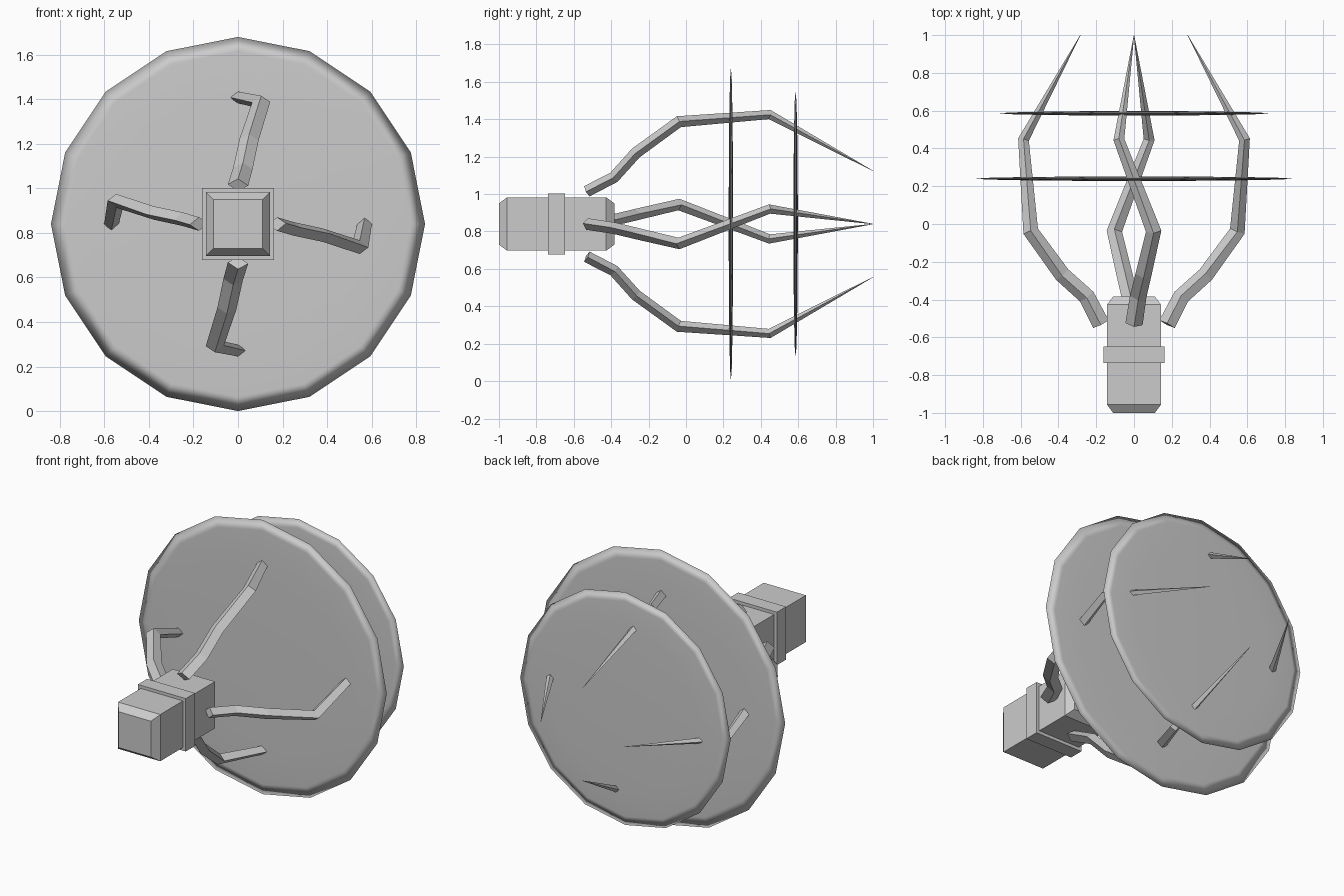
import bpy, bmesh, math
from mathutils import Vector, Matrix

if "Cube" in bpy.data.objects:
    bpy.data.objects.remove(bpy.data.objects["Cube"])

AXIS_Z = 0.84  # height of the long axis

gray = bpy.data.materials.new("plain gray")
gray.diffuse_color = (0.6, 0.6, 0.6, 1)
gray.use_nodes = True
gray.node_tree.nodes["Principled BSDF"].inputs["Base Color"].default_value = gray.diffuse_color


def finish(name, bm):
    bmesh.ops.recalc_face_normals(bm, faces=bm.faces)
    mesh = bpy.data.meshes.new(name)
    bm.to_mesh(mesh)
    bm.free()
    mesh.materials.append(gray)
    obj = bpy.data.objects.new(name, mesh)
    bpy.context.collection.objects.link(obj)
    return obj


def loft(name, rings):
    """Skin a list of four-point rings and cap both ends."""
    bm = bmesh.new()
    loops = [[bm.verts.new(p) for p in ring] for ring in rings]
    for a, b in zip(loops, loops[1:]):
        for i in range(4):
            j = (i + 1) % 4
            bm.faces.new((a[i], a[j], b[j], b[i]))
    bm.faces.new(loops[0])
    bm.faces.new(loops[-1])
    return finish(name, bm)


def square(y, h):
    return [Vector((sx * h, y, AXIS_Z + sz * h))
            for sx, sz in ((-1, -1), (1, -1), (1, 1), (-1, 1))]


# Handle block with chamfered ends, and its collar
loft("handle", [square(-1.0, 0.11), square(-0.956, 0.143),
                square(-0.427, 0.143), square(-0.383, 0.11)])
loft("collar", [square(-0.737, 0.162), square(-0.648, 0.162)])

# Claw path: y, distance from axis, sideways shift, half width, half height
PATH = [(-0.53, 0.175, 0.0, 0.046, 0.031),
        (-0.385, 0.25, 0.022, 0.044, 0.031),
        (-0.268, 0.38, 0.05, 0.043, 0.031),
        (-0.038, 0.547, 0.104, 0.041, 0.031),
        (0.447, 0.585, -0.08, 0.029, 0.025),
        (1.0, 0.284, 0.0, 0.001, 0.001)]


def claw(name, angle):
    s, c = math.sin(angle), math.cos(angle)
    pts = [Vector((r * s + t * c, y, AXIS_Z + r * c - t * s))
           for y, r, t, _, _ in PATH]
    rings = []
    for i, p in enumerate(pts):
        d = Vector((0, 0, 0))
        if i > 0:
            d += (p - pts[i - 1]).normalized()
        if i < len(pts) - 1:
            d += (pts[i + 1] - p).normalized()
        d.normalize()
        u = Vector((1, 0, 0))
        u = (u - d * u.dot(d)).normalized()
        v = u.cross(d)
        w, h = PATH[i][3:]
        rings.append([p + u * w, p + v * h, p - u * w, p - v * h])
    loft(name, rings)


for k, side in enumerate(("top", "right", "bottom", "left")):
    claw(side + "_claw", k * math.pi / 2)


# Two thin lens-shaped discs crossed by the claws
def disc(name, y, radius):
    bm = bmesh.new()
    bmesh.ops.create_uvsphere(bm, u_segments=16, v_segments=8, radius=1)
    m = (Matrix.Translation((0, y, AXIS_Z))
         @ Matrix.Diagonal((radius, 0.012, radius, 1))
         @ Matrix.Rotation(math.pi / 2, 4, 'X'))
    bmesh.ops.transform(bm, matrix=m, verts=bm.verts)
    for f in bm.faces:
        f.smooth = True
    finish(name, bm)


disc("large_disc", 0.24, 0.84)
disc("small_disc", 0.586, 0.713)
